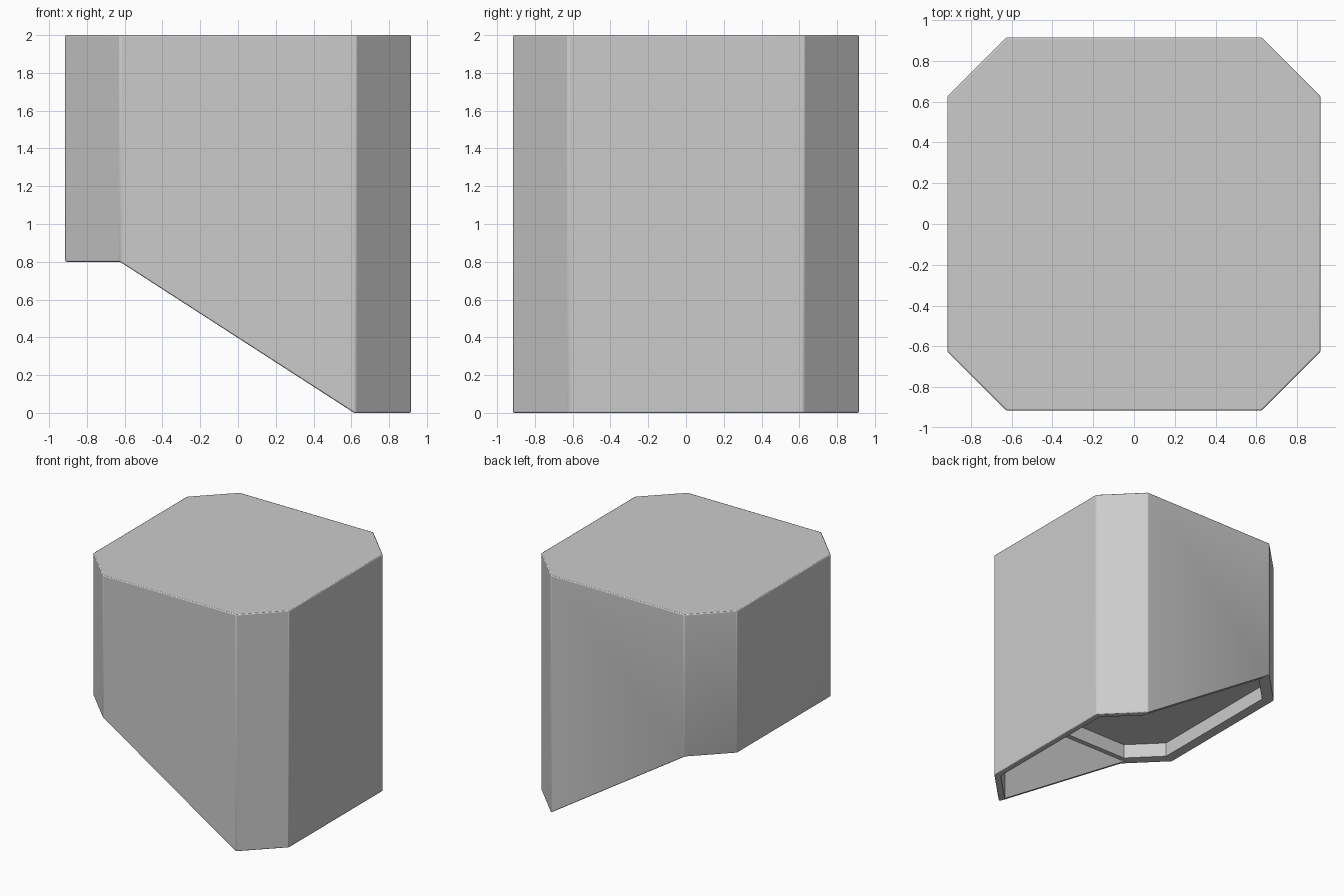
import bpy, bmesh, math

if "Cube" in bpy.data.objects:
    bpy.data.objects.remove(bpy.data.objects["Cube"])

HALF, FLAT = 0.915, 0.625      # octagon half width and half length of its long sides
Z_SEAT, Z_CEIL, Z_TOP = 0.8, 0.92, 2.0


def octagon(inset):
    h = HALF - inset
    f = FLAT - inset * math.tan(math.pi / 8)
    return [(h, -f), (h, f), (f, h), (-f, h), (-h, f), (-h, -f), (-f, -h), (f, -h)]


def prism(name, points, offset):
    """Extrude a flat outline of 3D points along an offset."""
    bm = bmesh.new()
    face = bm.faces.new([bm.verts.new(p) for p in points])
    new = bmesh.ops.extrude_face_region(bm, geom=[face])["geom"]
    bmesh.ops.translate(bm, vec=offset,
                        verts=[v for v in new if isinstance(v, bmesh.types.BMVert)])
    bmesh.ops.recalc_face_normals(bm, faces=bm.faces)
    mesh = bpy.data.meshes.new(name)
    bm.to_mesh(mesh)
    bm.free()
    obj = bpy.data.objects.new(name, mesh)
    bpy.context.collection.objects.link(obj)
    return obj


def octagon_prism(name, inset, z0, z1):
    return prism(name, [(x, y, z0) for x, y in octagon(inset)], (0, 0, z1 - z0))


def cut(target, cutter):
    cutter.hide_render = True
    cutter.hide_set(True)
    mod = target.modifiers.new(cutter.name, 'BOOLEAN')
    mod.operation = 'DIFFERENCE'
    mod.solver = 'EXACT'
    mod.object = cutter


# Eight-sided outer body
body = octagon_prism("housing", 0, 0, Z_TOP)

# Sloped underside
slope = [(-1.2, -1.2, -0.5), (0.615, -1.2, -0.5), (0.615, -1.2, 0),
         (-0.625, -1.2, Z_SEAT), (-1.2, -1.2, Z_SEAT)]
cut(body, prism("slope_cutter", slope, (0, 2.4, 0)))

# Softened outer edges
bevel = body.modifiers.new("edge_bevel", 'BEVEL')
bevel.width = 0.008
bevel.segments = 2
bevel.limit_method = 'ANGLE'
bevel.angle_limit = math.radians(25)

# Thin skirt below the ledge, then the shallow recess above it
cut(body, octagon_prism("skirt_cutter", 0.05, -0.5, Z_SEAT))
cut(body, octagon_prism("recess_cutter", 0.09, -0.4, Z_CEIL))

# Smooth bevels with sharp edges kept
bpy.context.view_layer.objects.active = body
body.select_set(True)
bpy.ops.object.shade_smooth_by_angle(angle=math.radians(30))
